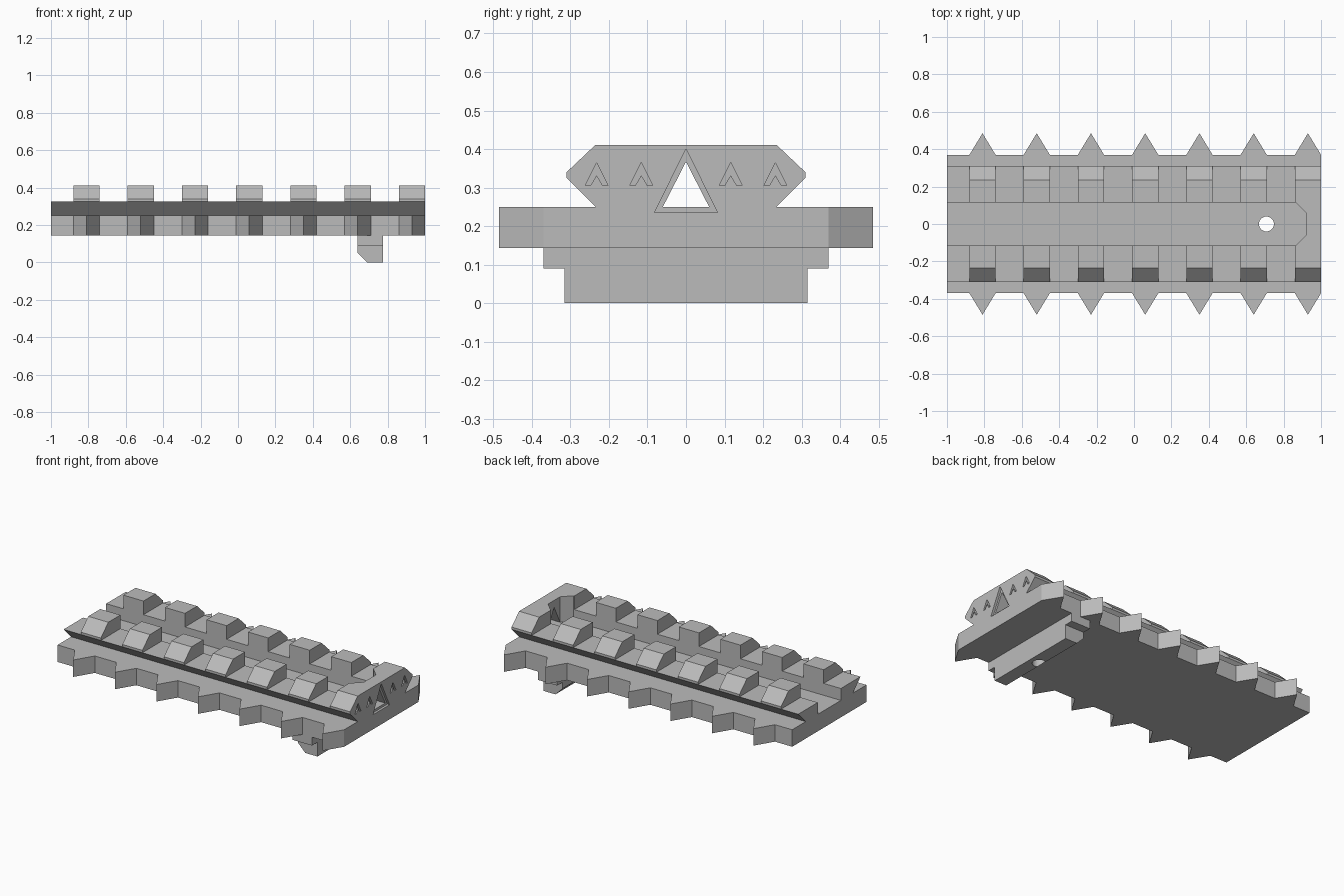
import bpy, bmesh, math

if "Cube" in bpy.data.objects:
    bpy.data.objects.remove(bpy.data.objects["Cube"])

grey = bpy.data.materials.new("grey metal")
grey.diffuse_color = (0.5, 0.5, 0.5, 1)
grey.use_nodes = True
grey.node_tree.nodes["Principled BSDF"].inputs["Base Color"].default_value = grey.diffuse_color


def prism(name, pts, axis, a, b):
    """Extrude a 2D outline along one axis from a to b."""
    place = {"X": lambda p, t: (t, p[0], p[1]),
             "Y": lambda p, t: (p[0], t, p[1]),
             "Z": lambda p, t: (p[0], p[1], t)}[axis]
    bm = bmesh.new()
    lo = [bm.verts.new(place(p, a)) for p in pts]
    hi = [bm.verts.new(place(p, b)) for p in pts]
    n = len(pts)
    bm.faces.new(lo)
    bm.faces.new(hi)
    for i in range(n):
        j = (i + 1) % n
        bm.faces.new((lo[i], lo[j], hi[j], hi[i]))
    bmesh.ops.recalc_face_normals(bm, faces=bm.faces)
    me = bpy.data.meshes.new(name)
    bm.to_mesh(me)
    bm.free()
    me.materials.append(grey)
    ob = bpy.data.objects.new(name, me)
    bpy.context.collection.objects.link(ob)
    return ob


def combine(target, other, op):
    """Apply a boolean and remove the helper object."""
    mod = target.modifiers.new("bool", "BOOLEAN")
    mod.operation, mod.solver, mod.object = op, "EXACT", other
    bpy.context.view_layer.objects.active = target
    bpy.ops.object.modifier_apply(modifier=mod.name)
    bpy.data.objects.remove(other)


def mirrored(half):
    """Close a half outline (y >= 0) by mirroring it across y = 0."""
    return half + [(-y, z) for y, z in reversed(half)]


TEETH = [-0.81 + 0.29 * i for i in range(7)]
HALF = 0.07

# rail with a dovetail section, cut across by slots between the teeth
rail = prism("accessory_rail", mirrored([(0.235, 0.2), (0.235, 0.25), (0.31, 0.325),
                                         (0.31, 0.34), (0.235, 0.411)]), "X", -1, 1)
starts = [-1.1] + [x + HALF for x in TEETH[:-1]]
for s, x in zip(starts, TEETH):
    e = x - HALF
    combine(rail, prism("slot", [(s, 0.325), (e, 0.325), (e, 0.5), (s, 0.5)],
                        "Y", -0.5, 0.5), "DIFFERENCE")

# base plate with pointed spikes on both long sides
edge = [(-1, 0.37)]
for x in TEETH:
    edge += [(x - HALF, 0.37), (x, 0.485), (x + HALF, 0.37)]
outline = edge + [(x, -y) for x, y in reversed(edge)]
combine(rail, prism("base", outline, "Z", 0.143, 0.25), "UNION")

# stepped cross lug underneath, chamfered on one lower edge
lug = prism("lug", mirrored([(0.315, 0), (0.315, 0.09), (0.37, 0.09), (0.37, 0.143),
                             (0.3, 0.143), (0.3, 0.2)]), "X", 0.64, 0.775)
combine(lug, prism("chamfer", [(0.59, 0.1), (0.59, -0.05), (0.74, -0.05)],
                   "Y", -0.6, 0.6), "DIFFERENCE")
combine(rail, lug, "UNION")

# centre channel, closed by the end wall
combine(rail, prism("channel", [(-1.1, -0.115), (0.865, -0.115), (0.92, -0.06),
                                (0.92, 0.06), (0.865, 0.115), (-1.1, 0.115)],
                    "Z", 0.25, 0.5), "DIFFERENCE")

# screw hole
circle = [(0.708 + 0.04 * math.cos(math.tau * i / 32), 0.04 * math.sin(math.tau * i / 32))
          for i in range(32)]
combine(rail, prism("hole", circle, "Z", -0.1, 0.6), "DIFFERENCE")

# triangular window in the end wall, with a shallow recess around it
combine(rail, prism("recess", [(-0.082, 0.235), (0.082, 0.235), (0, 0.4)],
                    "X", 0.985, 1.1), "DIFFERENCE")
combine(rail, prism("window", [(-0.06, 0.25), (0.06, 0.25), (0, 0.367)],
                    "X", 0.9, 1.1), "DIFFERENCE")

# engraved chevrons either side of the window
for c in (-0.232, -0.116, 0.116, 0.232):
    chevron = [(c - 0.03, 0.305), (c - 0.016, 0.305), (c, 0.332),
               (c + 0.016, 0.305), (c + 0.03, 0.305), (c, 0.365)]
    combine(rail, prism("chevron", chevron, "X", 0.985, 1.1), "DIFFERENCE")
